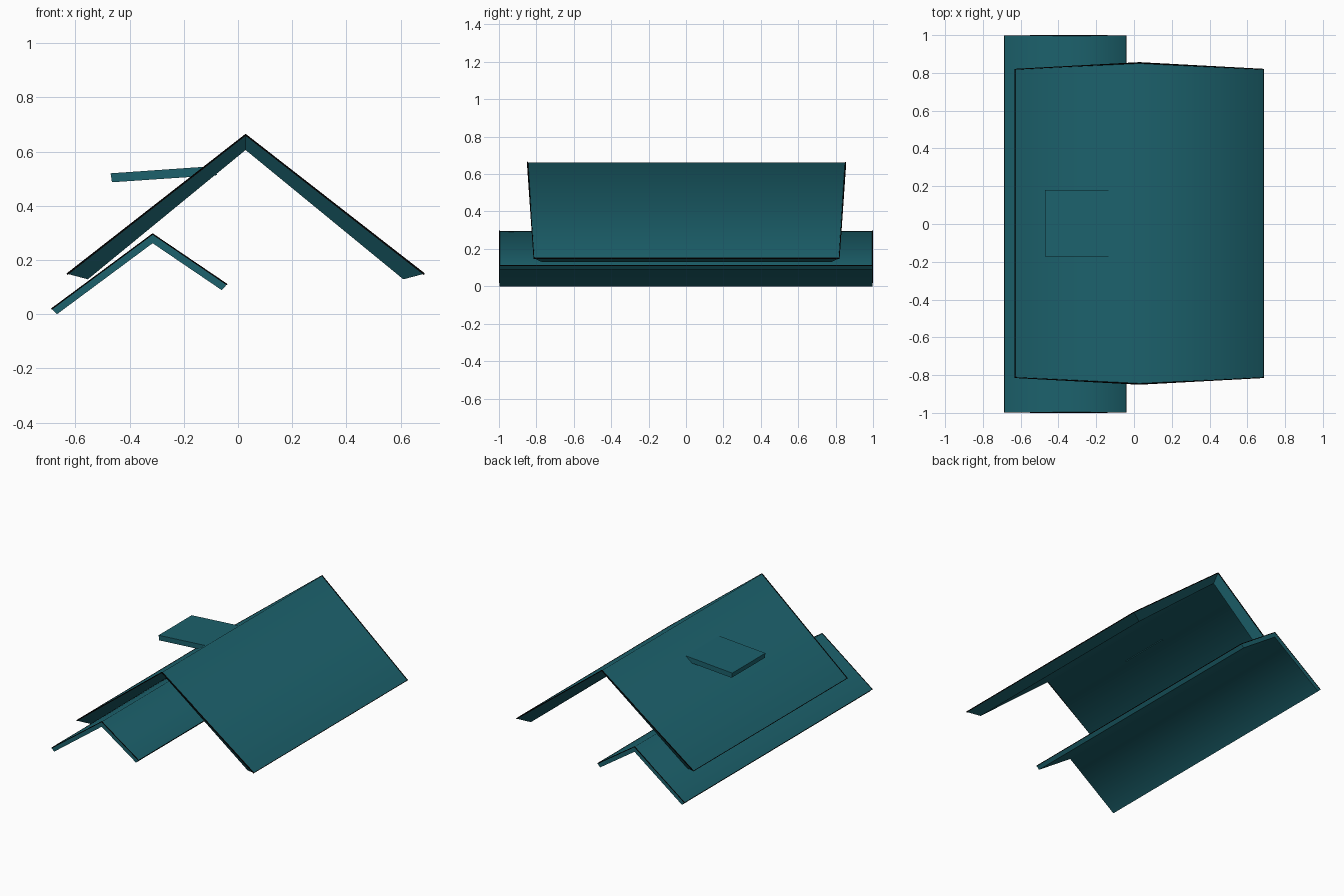
import bpy
import bmesh

if "Cube" in bpy.data.objects:
    bpy.data.objects.remove(bpy.data.objects["Cube"])


def material(name, color):
    m = bpy.data.materials.new(name)
    m.diffuse_color = color
    m.use_nodes = True
    m.node_tree.nodes["Principled BSDF"].inputs["Base Color"].default_value = m.diffuse_color
    return m


teal = material("dark teal roofing", (0.0115, 0.120, 0.150, 1))
black = material("black edging", (0.002, 0.002, 0.002, 1))


def slab(name, profile, y_mid=0.0):
    """Extrude an (x, z, half_length) outline along y; gables get a soft ridge."""
    n = len(profile)
    bm = bmesh.new()
    ends = [[bm.verts.new((x, y_mid + s * h, z)) for x, z, h in profile]
            for s in (-1, 1)]
    front, back = ends
    for i in range(n):
        j = (i + 1) % n
        bm.faces.new((front[i], front[j], back[j], back[i]))
    # end caps, split at the ridge for gables
    for c in ([(0, 1, 2, 3)] if n == 4 else [(0, 1, 4, 5), (1, 2, 3, 4)]):
        for e in ends:
            bm.faces.new([e[i] for i in c])
    bmesh.ops.recalc_face_normals(bm, faces=bm.faces)
    # smooth only across the ridge lines
    for f in bm.faces:
        f.smooth = True
    soft = [] if n == 4 else [{front[1], back[1]}, {front[4], back[4]}]
    for e in bm.edges:
        e.smooth = set(e.verts) in soft
    mesh = bpy.data.meshes.new(name)
    bm.to_mesh(mesh)
    bm.free()
    mesh.materials.append(teal)
    bpy.context.collection.objects.link(bpy.data.objects.new(name, mesh))


def edging(name, profile, radius, y_mid=0.0):
    """Thin black rim around the upper sheet of a slab."""
    loop = [(x, y_mid - h, z) for x, z, h in profile]
    loop += [(x, y_mid + h, z) for x, z, h in reversed(profile)]
    curve = bpy.data.curves.new(name, 'CURVE')
    curve.dimensions = '3D'
    curve.bevel_depth = radius
    curve.bevel_resolution = 0
    spline = curve.splines.new('POLY')
    spline.points.add(len(loop) - 1)
    for p, co in zip(spline.points, loop):
        p.co = (*co, 1)
    spline.use_cyclic_u = True
    curve.materials.append(black)
    obj = bpy.data.objects.new(name, curve)
    bpy.context.collection.objects.link(obj)
    bpy.ops.object.select_all(action='DESELECT')
    obj.select_set(True)
    bpy.context.view_layer.objects.active = obj
    bpy.ops.object.convert(target='MESH')
    for f in obj.data.polygons:
        f.use_smooth = False


# Outlines: left eave, ridge, right eave, then back along the underside.
# The main roof's gable ends are undercut, so its underside is shorter.
main = [(-0.629, 0.149, 0.816), (0.028, 0.662, 0.85), (0.686, 0.149, 0.816),
        (0.61, 0.129, 0.772), (0.028, 0.606, 0.806), (-0.554, 0.129, 0.772)]
slab("main_roof", main, 0.003)
edging("main_roof_edging", main[:3], 0.004, 0.003)

lower = [(-0.687, 0.020, 0.997), (-0.315, 0.296, 0.997), (-0.041, 0.110, 0.997),
         (-0.06, 0.089, 0.997), (-0.315, 0.262, 0.997), (-0.668, 0.0, 0.997)]
slab("lower_roof", lower)
edging("lower_roof_edging", lower[:3], 0.003)

# Dormer canopy, running just through the main roof slope
slab("dormer_roof", [(-0.47, 0.52, 0.176), (-0.081, 0.547, 0.176),
                     (-0.078, 0.513, 0.176), (-0.465, 0.487, 0.176)], 0.004)
